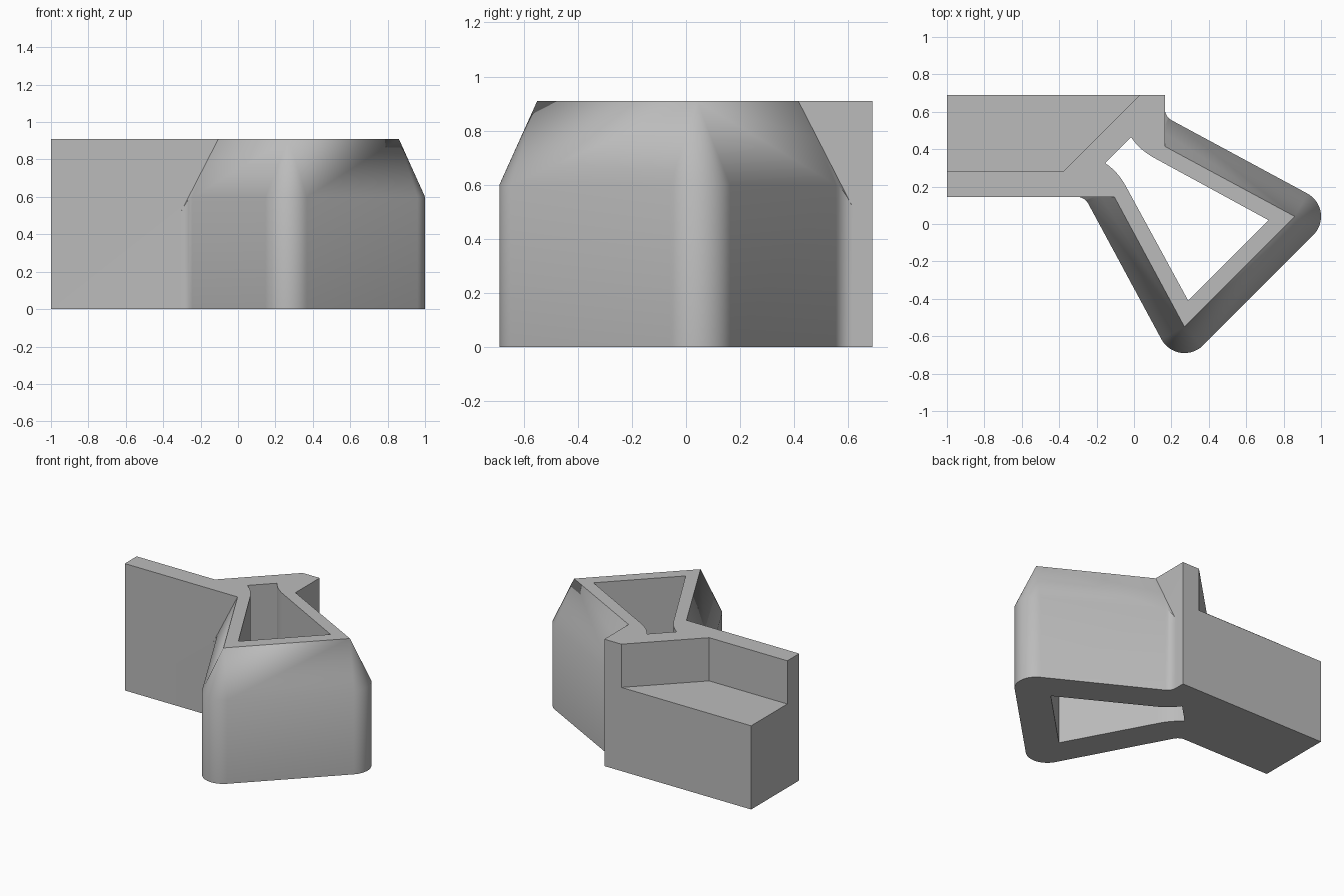
import bpy, bmesh, math
from mathutils import Vector

cube = bpy.data.objects.get("Cube")
if cube:
    bpy.data.objects.remove(cube, do_unlink=True)

HEIGHT, SHOULDER = 0.91, 0.60
MIRROR = 0.31                      # diagonal symmetry: (x, y) -> (m - y, m - x)
ROUND, FILLET = 0.14, 0.07

grey = bpy.data.materials.new("plain grey")
grey.use_nodes = True
colour = (0.5, 0.5, 0.5, 1)
grey.diffuse_color = colour
grey.node_tree.nodes["Principled BSDF"].inputs["Base Color"].default_value = colour


def flip(p):
    q = Vector((MIRROR - p[1], MIRROR - p[0], 0))
    q.z = p[2] if len(p) > 2 else 0
    return q


def both_sides(half):
    return list(half) + [flip(p) for p in reversed(half)]


def loft(name, rings):
    """Closed solid through rings of equal length."""
    bm = bmesh.new()
    loops = [[bm.verts.new(p) for p in ring] for ring in rings]
    n = len(loops[0])
    for low, high in zip(loops, loops[1:]):
        for i in range(n):
            j = (i + 1) % n
            bm.faces.new((low[i], low[j], high[j], high[i]))
    bm.faces.new(loops[0][::-1])
    bm.faces.new(loops[-1])
    bmesh.ops.remove_doubles(bm, verts=bm.verts, dist=1e-5)
    bmesh.ops.recalc_face_normals(bm, faces=bm.faces)
    mesh = bpy.data.meshes.new(name)
    bm.to_mesh(mesh)
    bm.free()
    mesh.materials.append(grey)
    obj = bpy.data.objects.new(name, mesh)
    bpy.context.collection.objects.link(obj)
    return obj


def prism(name, outline, z0, z1):
    return loft(name, [[Vector((p[0], p[1], z)) for p in outline] for z in (z0, z1)])


def combine(target, other, operation):
    other.hide_render = True
    mod = target.modifiers.new(operation, "BOOLEAN")
    mod.operation, mod.object, mod.solver = operation, other, "EXACT"
    bpy.context.view_layer.objects.active = target
    bpy.ops.object.modifier_apply(modifier=mod.name)
    bpy.data.objects.remove(other, do_unlink=True)


def arc(centre, radius, start, end, steps):
    angles = [start + (end - start) * i / steps for i in range(steps + 1)]
    return [centre + radius * Vector((math.cos(a), math.sin(a), 0)) for a in angles]


# Flared hood: rounded foot, shoulder, and slopes rising to a sharp rim
neck = Vector((-0.105, 0.145, 0))
corner = Vector((0.27, -0.55, 0))
along = (corner - neck).normalized()
out = Vector((along.y, -along.x, 0))
lean = math.atan2(-out.y, -out.x)

centre = neck + out * (ROUND + FILLET)
centre += along * ((neck.y - FILLET - centre.y) / along.y)
blend = arc(centre, FILLET, math.pi / 2, lean, 8)
blend.insert(0, blend[0] + Vector((0, 0.03, 0)))
bend = arc(corner, ROUND, lean + math.pi, math.radians(315), 16)

foot = blend + bend
shoulder, rim = [], []
for p in foot:
    on_bend = len(rim) >= len(blend)
    d = ROUND if on_bend else (p - neck).dot(out)
    top = corner if on_bend else p - out * d
    shoulder.append(Vector((p.x, p.y, HEIGHT - (HEIGHT - SHOULDER) * d / ROUND)))
    rim.append(Vector((top.x, top.y, HEIGHT)))
hood = loft("hollow_hood", [both_sides(r) for r in (foot, shoulder, rim)])

# Mounting arm
right, back = MIRROR - neck.y, 0.69
arm = prism("mounting_arm", [(-1, neck.y), (right, neck.y), (right, back), (-1, back)], 0, HEIGHT)
combine(hood, arm, "UNION")

# Step cut into the back of the arm
step = prism("step_cutter", [(-1.1, 0.28), (-0.38, 0.28), (0.13, 0.79), (-1.1, 0.79)], SHOULDER, 1.1)
combine(hood, step, "DIFFERENCE")

# Opening right through the hood, with a pinched neck
a, b, c = Vector((-0.155, 0.326, 0)), Vector((-0.083, 0.279, 0)), Vector((-0.037, 0.19, 0))
pinch = [a * (1 - t) ** 2 + b * 2 * t * (1 - t) + c * t * t for t in [i / 8 for i in range(9)]]
opening = prism("opening_cutter", both_sides(pinch + [Vector((0.29, -0.41, 0))]), -0.1, 1.1)
combine(hood, opening, "DIFFERENCE")

# Smooth the rounded parts, keep hard edges
hood.name = "hood_with_arm"
bpy.ops.object.select_all(action="DESELECT")
hood.select_set(True)
bpy.context.view_layer.objects.active = hood
bpy.ops.object.shade_smooth_by_angle(angle=math.radians(30))
